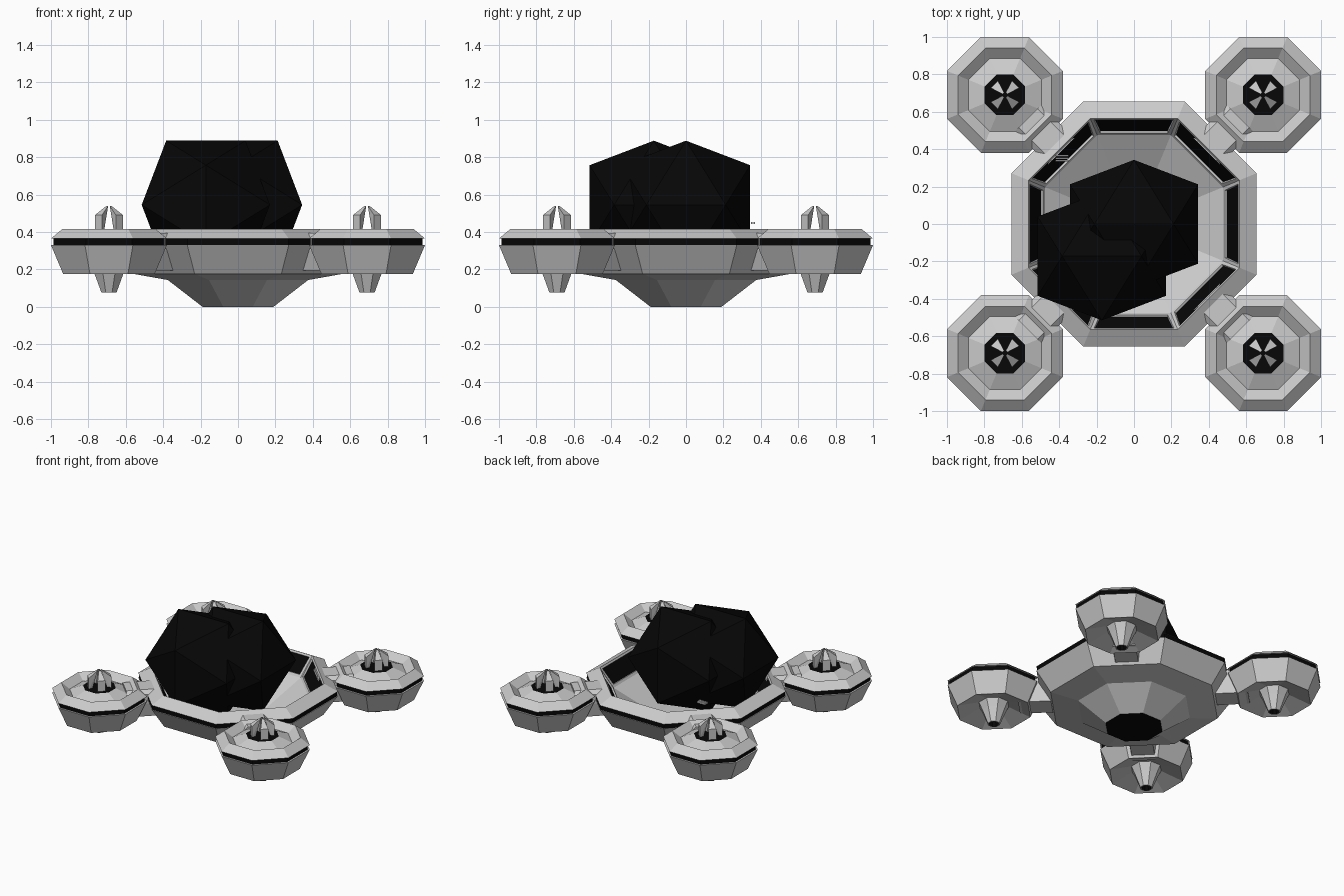
import bpy, bmesh, math
from mathutils import Matrix, Vector

if "Cube" in bpy.data.objects:
    bpy.data.objects.remove(bpy.data.objects["Cube"])

black = bpy.data.materials.new("black")
black.diffuse_color = (0.002, 0.002, 0.002, 1)
black.use_nodes = True
black.node_tree.nodes["Principled BSDF"].inputs["Base Color"].default_value = black.diffuse_color
grey = bpy.data.materials.new("grey")
grey.diffuse_color = (0.6, 0.6, 0.6, 1)
grey.use_nodes = True
grey.node_tree.nodes["Principled BSDF"].inputs["Base Color"].default_value = grey.diffuse_color


def finish(bm, name, loc=(0, 0, 0), mats=(grey, black)):
    bmesh.ops.recalc_face_normals(bm, faces=bm.faces)
    me = bpy.data.meshes.new(name)
    bm.to_mesh(me)
    bm.free()
    for m in mats:
        me.materials.append(m)
    ob = bpy.data.objects.new(name, me)
    ob.location = loc
    bpy.context.collection.objects.link(ob)
    return ob


def octagon_lathe(name, profile, dark=(), dark_caps=(0, 0), loc=(0, 0, 0), panels=None):
    """Spin (flat-to-centre, z) points round z with eight flat sides."""
    bm = bmesh.new()
    rings = []
    for r, z in profile:
        r /= math.cos(math.pi / 8)
        rings.append([bm.verts.new((r * math.cos((k + .5) * math.pi / 4),
                                    r * math.sin((k + .5) * math.pi / 4), z)) for k in range(8)])
    panel_faces = []
    for i in range(len(rings) - 1):
        a, b = rings[i], rings[i + 1]
        for k in range(8):
            f = bm.faces.new((a[k], a[(k + 1) % 8], b[(k + 1) % 8], b[k]))
            f.material_index = int(i in dark)
            if i == panels:
                panel_faces.append(f)
    for ring, d in ((rings[0], dark_caps[0]), (rings[-1], dark_caps[1])):
        bm.faces.new(ring).material_index = d
    bmesh.ops.recalc_face_normals(bm, faces=bm.faces)
    # recessed black windows on the chosen ring of faces
    if panel_faces:
        bmesh.ops.inset_individual(bm, faces=panel_faces, thickness=0.026, depth=0)
        bmesh.ops.inset_individual(bm, faces=panel_faces, thickness=0.003, depth=-0.012)
        for f in panel_faces:
            f.material_index = 1
    return finish(bm, name, loc)


def hull(name, points, matrix, loc=(0, 0, 0)):
    bm = bmesh.new()
    for p in points:
        bm.verts.new(matrix @ Vector(p))
    bmesh.ops.convex_hull(bm, input=bm.verts)
    bmesh.ops.dissolve_limit(bm, angle_limit=0.01, verts=bm.verts, edges=bm.edges)
    return finish(bm, name, loc)


# central bowl-shaped hull with a black band and window panels inside
octagon_lathe("main_hull", [
    (.19, 0), (.375, .143), (.56, .176), (.655, .33), (.65, .33), (.65, .365),
    (.655, .365), (.565, .415), (.475, .27), (.2, .1)],
    dark={4}, dark_caps=(1, 0), panels=7)

for i in range(4):
    ang = math.pi / 4 + i * math.pi / 2
    rot = Matrix.Rotation(ang, 4, 'Z')
    d = .69 * math.sqrt(2)
    centre = (d * math.cos(ang), d * math.sin(ang), 0)

    # engine pod: hollow underside with nozzle, grooved top with raised cone
    octagon_lathe(f"engine_pod_{i}", [
        (.02, .13), (.032, .075), (.04, .075), (.077, .176), (.10, .23), (.245, .176), (.31, .33),
        (.297, .33), (.297, .365), (.31, .365), (.25, .415), (.195, .37),
        (.108, .41), (.075, .41)],
        dark={0, 7, 12}, dark_caps=(1, 1), loc=centre)

    # arm joining pod to hull
    pts = []
    for r, w in ((.55, .10), (.80, .10)):
        for s in (-1, 1):
            pts += [(r, s * w * .8, .195), (r, s * w, .30), (r, s * w, .37), (r, s * w * .7, .395)]
    hull(f"arm_{i}", pts, rot)

    # four prongs leaning together on top of the pod
    for j in range(4):
        turn = Matrix.Rotation(math.pi / 4 + j * math.pi / 2, 4, 'Z')
        pts = []
        for s in (-1, 1):
            pts += [(.08, s * .027, .40), (.08, s * .027, .49),
                    (.053, s * .015, .40), (.012, s * .006, .54)]
        hull(f"prong_{i}_{j}", pts, turn, centre)

# two overlapping black twenty-sided cores
a, b = .212, .343
ico = []
for s in (-1, 1):
    for t in (-1, 1):
        ico += [(s * a, 0, t * b), (0, s * b, t * a), (s * b, t * a, 0)]
for n, off in enumerate((0, -.172)):
    core = hull(f"core_{n}", ico, Matrix.Identity(4), (off, off, .545))
    core.data.materials[0] = black

# small slatted plate on the rim
for k in (-1, 0, 1):
    bm = bmesh.new()
    bmesh.ops.create_cube(bm, size=1, matrix=Matrix.Diagonal((.07, .009, .012, 1)))
    finish(bm, f"rim_slat_{k + 1}", (-.385, .352 + k * .013, .448))
